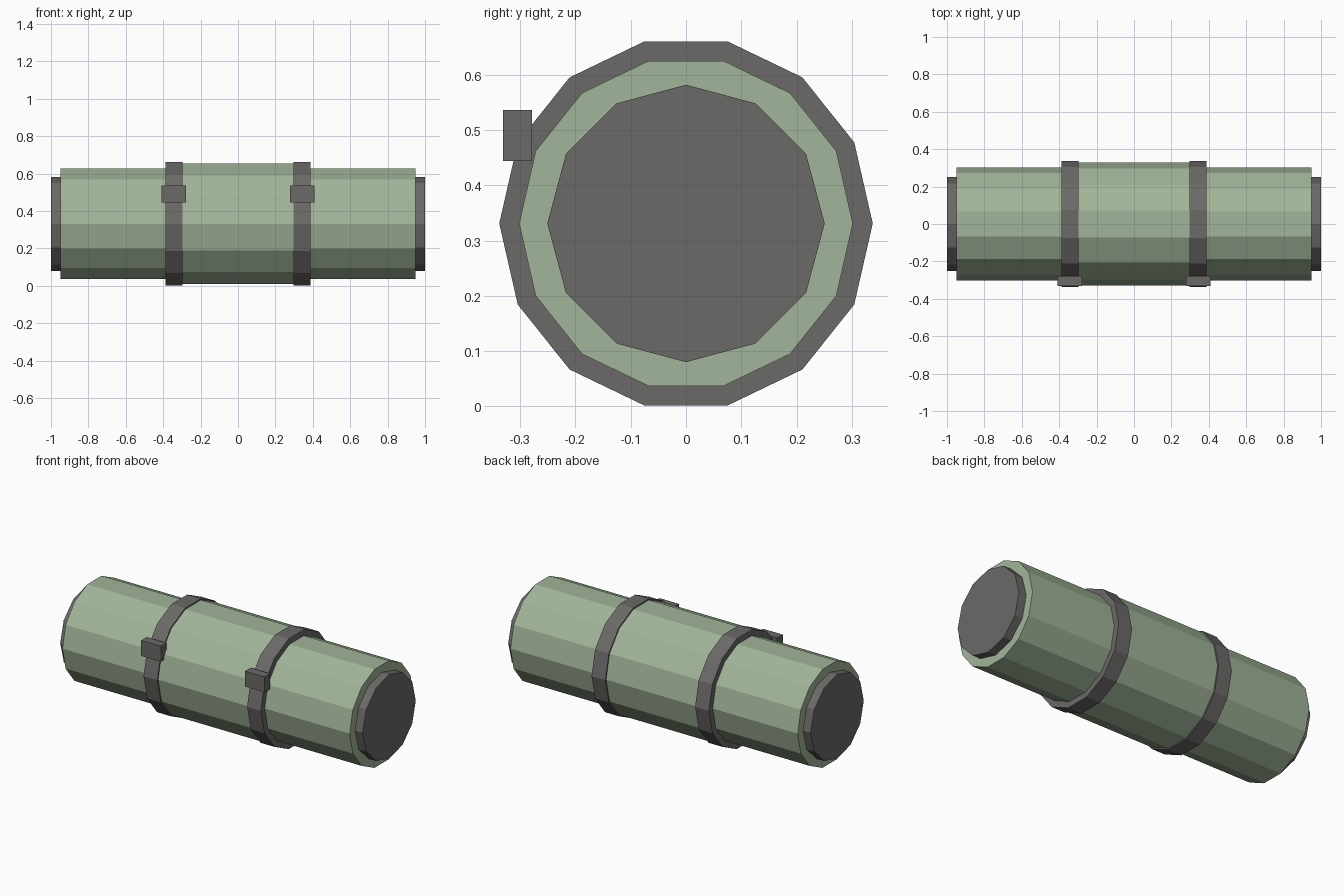
import bpy
import bmesh
from math import cos, sin, tau
from mathutils import Matrix, Vector

cube = bpy.data.objects.get("Cube")
if cube:
    bpy.data.objects.remove(cube, do_unlink=True)

AXIS_Z = 0.331


def make_material(name, rgb):
    mat = bpy.data.materials.new(name)
    mat.use_nodes = True
    color = (*rgb, 1.0)
    mat.diffuse_color = color
    for node in mat.node_tree.nodes:
        if node.type == "BSDF_PRINCIPLED":
            node.inputs["Base Color"].default_value = color
            node.inputs["Roughness"].default_value = 0.8
    return mat


green = make_material("sage green", (0.36, 0.46, 0.32))
grey = make_material("dark grey", (0.15, 0.142, 0.14))


def finish(bm, name, mat):
    bmesh.ops.recalc_face_normals(bm, faces=bm.faces)
    mesh = bpy.data.meshes.new(name)
    bm.to_mesh(mesh)
    bm.free()
    mesh.materials.append(mat)
    obj = bpy.data.objects.new(name, mesh)
    bpy.context.collection.objects.link(obj)
    return obj


def drum(name, mat, x0, x1, radius, sides):
    """Flat-sided cylinder lying along x."""
    bm = bmesh.new()
    ring = [bm.verts.new((x0, radius * cos(tau * i / sides),
                          AXIS_Z + radius * sin(tau * i / sides)))
            for i in range(sides)]
    base = bm.faces.new(ring)
    out = bmesh.ops.extrude_face_region(bm, geom=[base], use_keep_orig=True)
    top = [v for v in out["geom"] if isinstance(v, bmesh.types.BMVert)]
    bmesh.ops.translate(bm, verts=top, vec=(x1 - x0, 0, 0))
    return finish(bm, name, mat)


def box(name, mat, center, size):
    bm = bmesh.new()
    matrix = Matrix.Translation(center) @ Matrix.Diagonal((*size, 1))
    bmesh.ops.create_cube(bm, size=1, matrix=matrix)
    return finish(bm, name, mat)


# Main roll and its thicker middle wrap
drum("roll_body", green, -0.95, 0.95, 0.302, 14)
drum("middle_wrap", green, -0.34, 0.34, 0.33, 14)

# End caps, straps and buckles on both sides
for side, sign in (("right", -1), ("left", 1)):
    drum(side + "_end_cap", grey, sign * 0.94, sign * 1.0, 0.251, 12)
    drum(side + "_strap", grey, sign * 0.297, sign * 0.388, 0.338, 14)
    box(side + "_buckle", grey, Vector((sign * 0.343, -0.305, 0.49)),
        (0.13, 0.053, 0.092))
